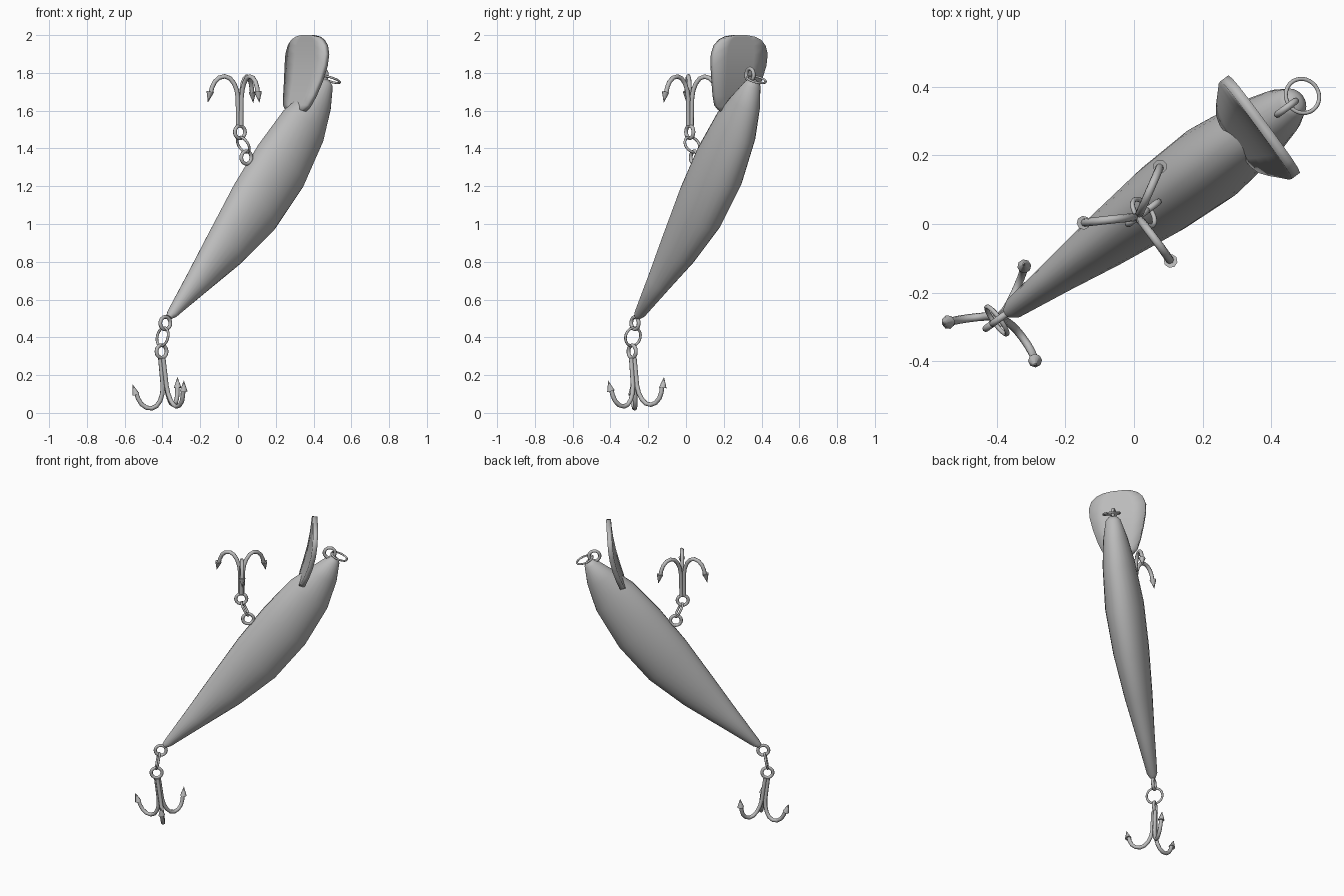
import bpy, bmesh, math
from mathutils import Matrix, Vector

if "Cube" in bpy.data.objects:
    bpy.data.objects.remove(bpy.data.objects["Cube"])

# Everything is laid out in a profile plane (u along the body, v sideways, z up),
# then turned about the vertical axis.
TURN = Matrix.Rotation(math.radians(36.3), 4, 'Z') @ Matrix.Translation((0, 0.01, 0))

grey = bpy.data.materials.new("plain_grey")
grey.diffuse_color = (0.5, 0.5, 0.5, 1)
grey.use_nodes = True
grey.node_tree.nodes["Principled BSDF"].inputs["Base Color"].default_value = grey.diffuse_color


def finish(obj, angle=40):
    obj.data.materials.append(grey)
    obj.matrix_world = TURN
    bpy.ops.object.select_all(action='DESELECT')
    obj.select_set(True)
    bpy.context.view_layer.objects.active = obj
    if obj.type == 'CURVE':
        bpy.ops.object.convert(target='MESH')
        obj = bpy.context.view_layer.objects.active
    bpy.ops.object.shade_smooth_by_angle(angle=math.radians(angle))


def mesh_object(name, bm):
    bmesh.ops.recalc_face_normals(bm, faces=bm.faces)
    me = bpy.data.meshes.new(name)
    bm.to_mesh(me)
    bm.free()
    obj = bpy.data.objects.new(name, me)
    bpy.context.collection.objects.link(obj)
    return obj


def wires(name, paths, radius):
    """Round wires; each path is a list of (point, radius factor)."""
    cu = bpy.data.curves.new(name, 'CURVE')
    cu.dimensions = '3D'
    cu.bevel_depth = radius
    cu.bevel_resolution = 2
    cu.use_fill_caps = True
    for path in paths:
        sp = cu.splines.new('POLY')
        sp.points.add(len(path) - 1)
        for p, (co, r) in zip(sp.points, path):
            p.co = (*co, 1)
            p.radius = r
    obj = bpy.data.objects.new(name, cu)
    bpy.context.collection.objects.link(obj)
    finish(obj, 50)


def ring(name, u, z, normal, major, minor):
    """Closed torus centred in the profile plane."""
    rot = Vector((0, 0, 1)).rotation_difference(Vector(normal)).to_matrix()
    bm = bmesh.new()
    n, m = 28, 8
    rows = []
    for i in range(n):
        a = math.tau * i / n
        row = []
        for j in range(m):
            b = math.tau * j / m
            r = major + minor * math.cos(b)
            p = Vector((r * math.cos(a), r * math.sin(a), minor * math.sin(b)))
            row.append(bm.verts.new(rot @ p + Vector((u, 0, z))))
        rows.append(row)
    for i in range(n):
        p, q = rows[i], rows[(i + 1) % n]
        for j in range(m):
            k = (j + 1) % m
            bm.faces.new((p[j], p[k], q[k], q[j]))
    finish(mesh_object(name, bm), 60)


# Body: elliptical sections given by belly point, back point and half width
sections = [
    (-.458, .518, -.437, .495, .018), (-.445, .543, -.405, .507, .032),
    (-.31, .745, -.20, .645, .056), (-.165, .966, .012, .787, .084),
    (.0, 1.215, .228, .963, .108), (.16, 1.425, .412, 1.186, .117),
    (.322, 1.605, .546, 1.425, .097), (.445, 1.692, .600, 1.60, .073),
    (.545, 1.760, .617, 1.72, .045), (.575, 1.770, .608, 1.75, .022),
]
N = 24
bm = bmesh.new()
loops = []
for bu, bz, ku, kz, w in sections:
    mid = Vector(((bu + ku) / 2, 0, (bz + kz) / 2))
    half = Vector((bu, 0, bz)) - mid
    loops.append([bm.verts.new(mid + half * math.cos(math.tau * i / N)
                               + Vector((0, w * math.sin(math.tau * i / N), 0)))
                  for i in range(N)])
for p, q in zip(loops, loops[1:]):
    for i in range(N):
        k = (i + 1) % N
        bm.faces.new((p[i], p[k], q[k], q[i]))
bm.faces.new(loops[0])
bm.faces.new(loops[-1])
finish(mesh_object("body", bm), 60)

# Diving lip: thin rounded plate leaning forward from the belly
lip_rows = [(1.60, .075), (1.625, .105), (1.68, .13), (1.76, .155), (1.84, .173),
            (1.90, .176), (1.945, .16), (1.975, .13), (1.992, .09), (2.0, .04)]
bm = bmesh.new()
prev = None
for z, w in lip_rows:
    t = (z - 1.6) / .4
    u = .385 + .085 * t + .02 * math.sin(math.pi * t)
    row = [bm.verts.new((u, s * w, z)) for s in (-1, -.5, 0, .5, 1)]
    if prev:
        for i in range(4):
            bm.faces.new((prev[i], prev[i + 1], row[i + 1], row[i]))
    prev = row
lip = mesh_object("diving_lip", bm)
mod = lip.modifiers.new("thickness", 'SOLIDIFY')
mod.thickness = .03
mod.offset = 0
finish(lip)

# Fixed eyelets on the body and loose split rings
SIDE = (0, 1, 0)
ring("tail_eyelet", -.470, .475, SIDE, .033, .010)
ring("belly_eyelet", .062, 1.352, SIDE, .033, .010)
ring("nose_eyelet", .558, 1.790, SIDE, .033, .010)
ring("tail_split_ring", -.488, .403, (.98, 0, -.2), .049, .007)
ring("belly_split_ring", .042, 1.420, (.88, 0, .47), .046, .007)
ring("nose_split_ring", .616, 1.765, (.37, 0, .93), .051, .006)


# Treble hooks: eye, three shanks bundled together, curved prongs and barbs
prong = [(.010, .035), (.012, .18), (.019, .222), (.034, .258), (.056, .284),
         (.083, .294), (.112, .287), (.136, .265), (.150, .235), (.157, .205)]


def treble_hook(name, u, z, axis):
    axis = Vector(axis).normalized()
    out = Vector((abs(axis.z), 0, -axis.x * math.copysign(1, axis.z)))
    eye = Vector((u, 0, z))
    ring(name + "_eye", u, z, SIDE, .033, .010)
    paths = []
    for deg in (30, 150, 270):
        a = math.radians(deg)
        d = out * math.cos(a) + Vector((0, math.sin(a), 0))
        at = lambda r, l: eye + axis * l + d * r
        paths.append([(at(r, l), 1) for r, l in prong])
        paths.append([(at(.160, .212), 1.7), (at(.172, .155), .02)])  # barbed point
    wires(name, paths, .012)


treble_hook("tail_hook", -.495, .325, (.13, 0, -1))
treble_hook("belly_hook", .020, 1.487, (.01, 0, 1))
